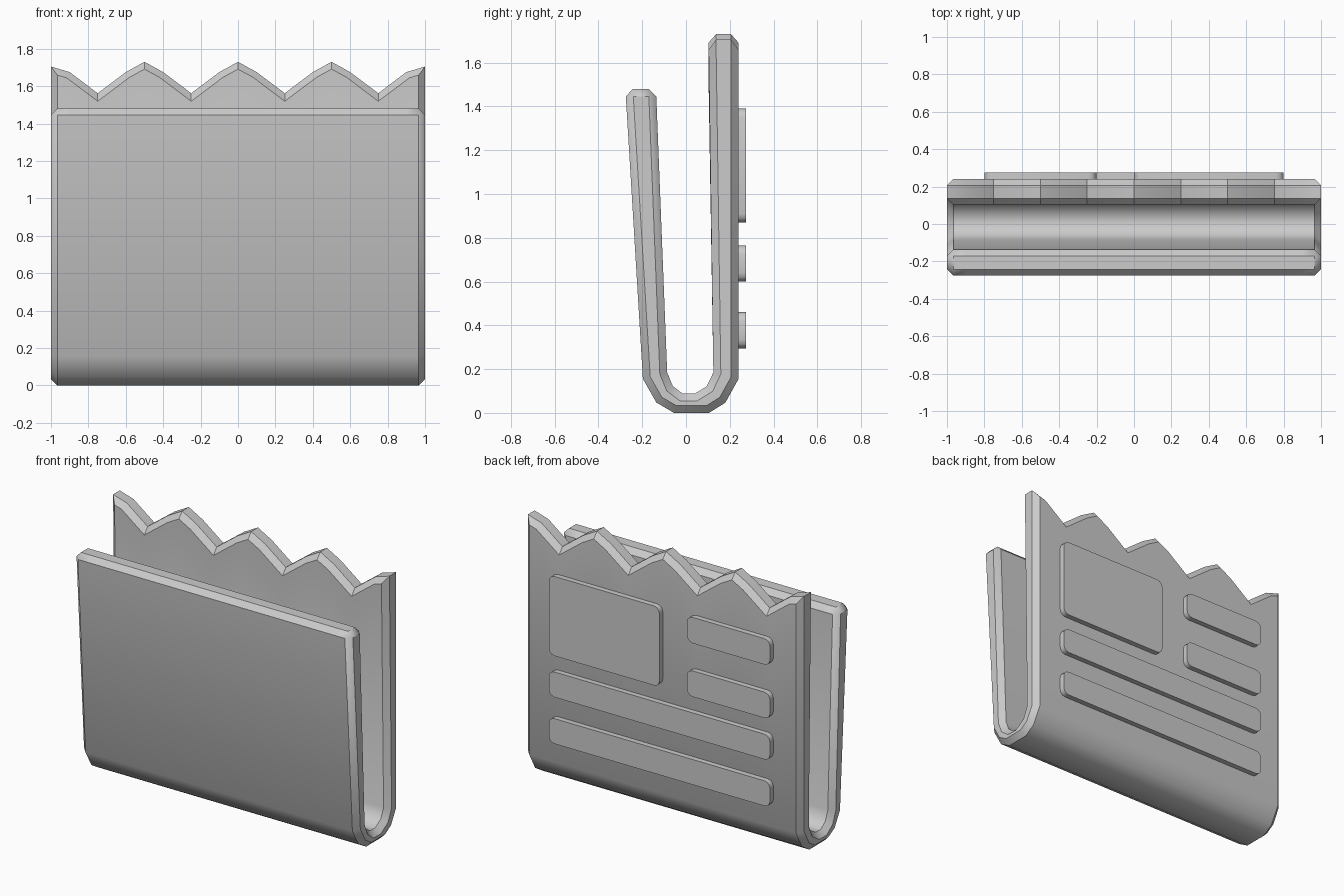
import bpy
import bmesh
import math

cube = bpy.data.objects.get("Cube")
if cube:
    bpy.data.objects.remove(cube, do_unlink=True)

grey = bpy.data.materials.new("plain grey")
grey.use_nodes = True
grey.diffuse_color = (0.6, 0.6, 0.6, 1)
grey.node_tree.nodes["Principled BSDF"].inputs["Base Color"].default_value = (0.6, 0.6, 0.6, 1)


def finish(bm, name):
    bmesh.ops.recalc_face_normals(bm, faces=bm.faces[:])
    mesh = bpy.data.meshes.new(name)
    bm.to_mesh(mesh)
    bm.free()
    mesh.materials.append(grey)
    obj = bpy.data.objects.new(name, mesh)
    bpy.context.collection.objects.link(obj)
    bpy.ops.object.select_all(action="DESELECT")
    obj.select_set(True)
    bpy.context.view_layer.objects.active = obj
    bpy.ops.object.shade_smooth_by_angle(angle=math.radians(38))
    return obj


# Folded sheet: side profile (y, z) of both skins, front lip to back lip
OUTER = [(-0.277, 1.48), (-0.197, 0.155), (-0.135, 0.047), (-0.055, 0),
         (0.105, 0), (0.18, 0.047), (0.24, 0.155), (0.24, 1.73)]
INNER = [(-0.137, 1.48), (-0.086, 0.185), (-0.06, 0.122), (-0.015, 0.088),
         (0.04, 0.088), (0.095, 0.122), (0.125, 0.185), (0.103, 1.73)]


def torn_top():
    """Wavy upper edge as (x, z): rounded peaks and sharp valleys."""
    points = [(-1, 1.705)]
    for i in range(4):
        valley = -0.75 + 0.5 * i
        points += [(valley - 0.15, 1.675), (valley, 1.562), (valley + 0.15, 1.675)]
        if i < 3:
            points.append((valley + 0.25, 1.73))
    return points + [(1, 1.705)]


def build_sheet():
    bm = bmesh.new()
    columns = []
    for x, top in torn_top():
        skins = []
        for skin in (OUTER, INNER):
            last = len(skin) - 1
            skins.append([bm.verts.new((x, y, top if i == last else z))
                          for i, (y, z) in enumerate(skin)])
        columns.append(skins)

    rims = set()
    lip_rims = set()
    end_rims = set()
    count = len(OUTER)
    for (a_out, a_in), (b_out, b_in) in zip(columns, columns[1:]):
        for a, b in ((a_out, b_out), (a_in, b_in)):
            for i in range(count - 1):
                bm.faces.new((a[i], b[i], b[i + 1], a[i + 1]))
        lip_rims.add(bm.faces.new((a_out[0], b_out[0], b_in[0], a_in[0])))
        rims.add(bm.faces.new((a_out[-1], b_out[-1], b_in[-1], a_in[-1])))
    for out, inn in (columns[0], columns[-1]):
        for i in range(count - 1):
            end_rims.add(bm.faces.new((out[i], out[i + 1], inn[i + 1], inn[i])))
    bmesh.ops.recalc_face_normals(bm, faces=bm.faces[:])
    rims |= lip_rims | end_rims

    # Chamfer every skin-to-rim edge and the two front lip corners
    edges = []
    for edge in bm.edges:
        f, g = edge.link_faces
        corner = (f in lip_rims and g in end_rims) or (g in lip_rims and f in end_rims)
        if (f in rims) != (g in rims) or corner:
            edges.append(edge)
    bmesh.ops.bevel(bm, geom=edges, offset=0.034, offset_type="OFFSET",
                    segments=1, profile=0.5, affect="EDGES", clamp_overlap=True)
    return finish(bm, "folded_sheet")


# Raised blocks on the back: rounded rectangles pushed out of the wall
def build_block(name, x0, x1, z0, z1, radius=0.04, steps=3):
    bm = bmesh.new()
    corners = [(x1 - radius, z1 - radius), (x0 + radius, z1 - radius),
               (x0 + radius, z0 + radius), (x1 - radius, z0 + radius)]
    ring = []
    for quarter, (cx, cz) in enumerate(corners):
        for i in range(steps + 1):
            angle = (quarter + i / steps) * math.pi / 2
            ring.append(bm.verts.new((cx + radius * math.cos(angle), 0.23,
                                      cz + radius * math.sin(angle))))
    face = bm.faces.new(ring)
    result = bmesh.ops.extrude_face_region(bm, geom=[face], use_keep_orig=True)
    moved = [v for v in result["geom"] if isinstance(v, bmesh.types.BMVert)]
    bmesh.ops.translate(bm, verts=moved, vec=(0, 0.045, 0))
    return finish(bm, name)


build_sheet()
build_block("picture_block", 0, 0.8, 0.87, 1.39)
build_block("upper_short_bar", -0.8, -0.2, 1.22, 1.39)
build_block("lower_short_bar", -0.8, -0.2, 0.87, 1.04)
build_block("upper_long_bar", -0.8, 0.8, 0.6, 0.765)
build_block("lower_long_bar", -0.8, 0.8, 0.295, 0.46)
